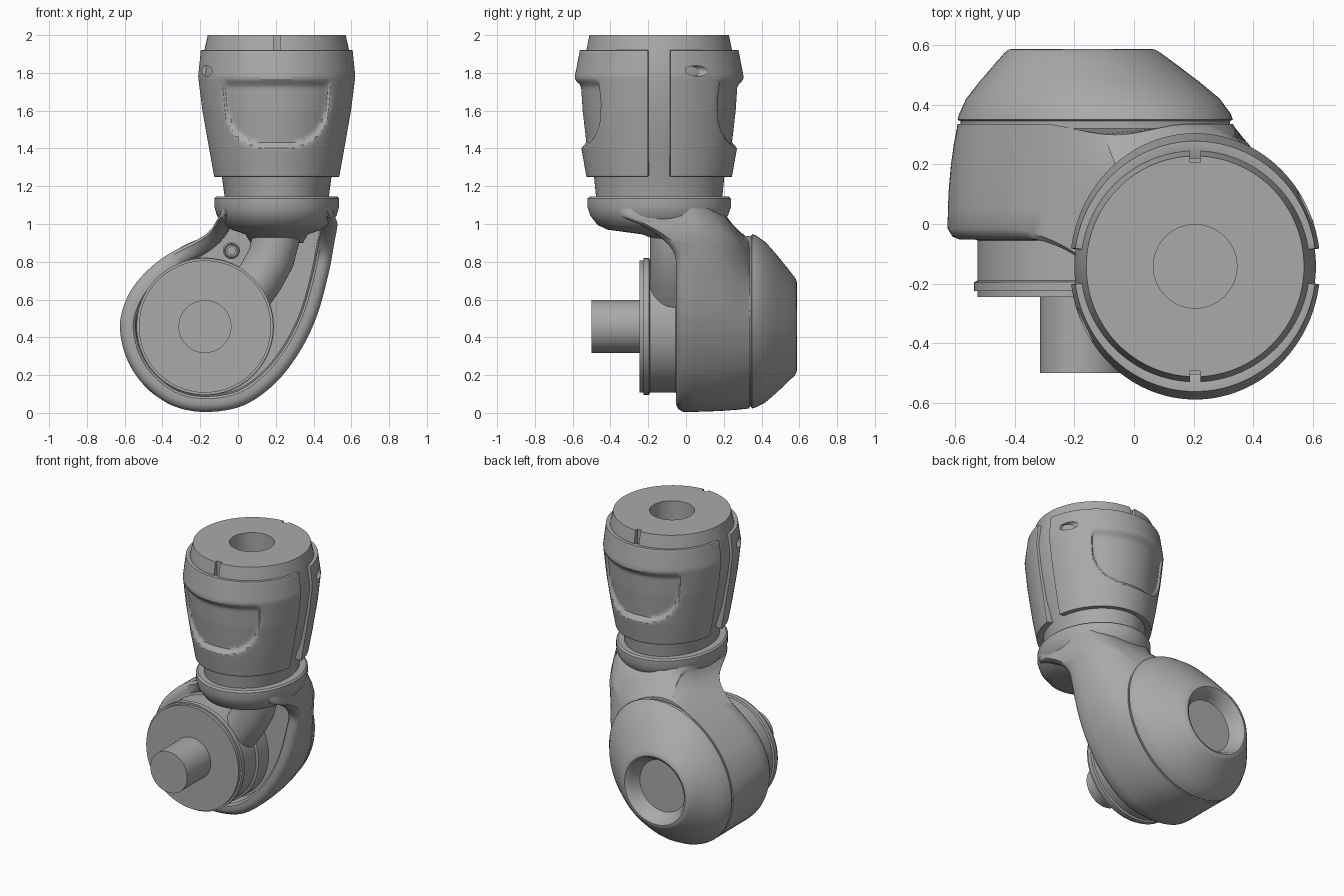
import bpy, bmesh, math
from mathutils import Vector

old = bpy.data.objects.get("Cube")
if old:
    bpy.data.objects.remove(old)

grey = bpy.data.materials.new("joint_grey")
grey.use_nodes = True
grey.diffuse_color = (0.4, 0.4, 0.4, 1)
grey.node_tree.nodes["Principled BSDF"].inputs["Base Color"].default_value = (0.4, 0.4, 0.4, 1)

AX, AY = 0.205, -0.142       # upright column axis
HX, HZ = -0.175, 0.457       # drum axis
N = 96


def make(name, bm):
    bmesh.ops.recalc_face_normals(bm, faces=bm.faces)
    me = bpy.data.meshes.new(name)
    bm.to_mesh(me)
    bm.free()
    ob = bpy.data.objects.new(name, me)
    bpy.context.collection.objects.link(ob)
    me.materials.append(grey)
    return ob


def finish(ob, angle=32):
    bpy.ops.object.select_all(action="DESELECT")
    ob.select_set(True)
    bpy.context.view_layer.objects.active = ob
    for mod in list(ob.modifiers):
        bpy.ops.object.modifier_apply(modifier=mod.name)
    bpy.ops.object.shade_smooth_by_angle(angle=math.radians(angle))


def loft(name, rings):
    """Skin a stack of closed rings and fill both ends."""
    bm = bmesh.new()
    vs = [[bm.verts.new(p) for p in r] for r in rings]
    for a, b in zip(vs, vs[1:]):
        n = len(a)
        for i in range(n):
            j = (i + 1) % n
            bm.faces.new((a[i], a[j], b[j], b[i]))
    bm.faces.new(vs[0])
    bm.faces.new(vs[-1])
    return make(name, bm)


def angles():
    return [2 * math.pi * i / N for i in range(N)]


def flat_ring(rx, ry, z, cy=AY):
    return [(AX + rx * math.cos(a), cy + ry * math.sin(a), z) for a in angles()]


def turned(name, profile, x=HX, z=HZ):
    """Round part along y from (radius, y) pairs."""
    return loft(name, [[(x + r * math.cos(a), y, z + r * math.sin(a)) for a in angles()]
                       for r, y in profile])


def cut(ob, cutter):
    cutter.hide_render = True
    mod = ob.modifiers.new("cut", "BOOLEAN")
    mod.object = cutter
    mod.solver = "EXACT"


def smooth(t):
    t = max(0, min(1, t))
    return t * t * (3 - 2 * t)


def interp(table, z):
    for (z0, *a), (z1, *b) in zip(table, table[1:]):
        if z <= z1:
            t = (z - z0) / (z1 - z0)
            return [p + (q - p) * t for p, q in zip(a, b)]
    return table[-1][1:]


# Column core with bored top and two rim notches
core = loft("column_core", [flat_ring(rx, ry, z) for z, rx, ry in (
    (1.1, 0.27, 0.33), (1.25, 0.29, 0.345), (1.4, 0.34, 0.37), (1.6, 0.38, 0.395),
    (1.78, 0.405, 0.41), (1.9, 0.388, 0.39), (2, 0.365, 0.37), (2, 0.14, 0.14), (1.7, 0.14, 0.14))])
cutters = []
for s in (-1, 1):
    bm = bmesh.new()
    bmesh.ops.create_cube(bm, size=1)
    bmesh.ops.scale(bm, vec=(0.036, 0.06, 0.2), verts=bm.verts)
    bmesh.ops.translate(bm, vec=(AX, AY + s * 0.38, 1.98), verts=bm.verts)
    notch = make("notch_cutter", bm)
    cut(core, notch)
    cutters.append(notch)
finish(core)

# Front and back grip shells, each with a scooped thumb pad and a screw hole
SHELL = [(1.25, 0.335, 0.385), (1.4, 0.362, 0.412), (1.6, 0.397, 0.435),
         (1.78, 0.42, 0.447), (1.92, 0.406, 0.42)]
ROWS, COLS = 44, 64
for name, s in (("front_grip", -1), ("back_grip", 1)):
    bm = bmesh.new()
    grid = []
    for i in range(ROWS + 1):
        z = 1.25 + 0.67 * i / ROWS
        rx, ry = interp(SHELL, z)
        start = math.asin(0.06 / ry)
        row = []
        for j in range(COLS + 1):
            a = start + (math.pi - 2 * start) * j / COLS
            dx, dy = rx * math.cos(a), ry * math.sin(a)
            # U-shaped pad, straight along the top
            u = abs(dx) / 0.29
            v = (1.77 - z) / 0.37
            pad = smooth(v * 8) * smooth((1 - u ** 3 - max(v, 0) ** 3) * 4)
            row.append(bm.verts.new((AX - s * dx, AY + s * (dy - 0.03 * pad), z)))
        grid.append(row)
    for r0, r1 in zip(grid, grid[1:]):
        for j in range(COLS):
            bm.faces.new((r0[j], r0[j + 1], r1[j + 1], r1[j]))
    grip = make(name, bm)
    centre = Vector((AX, AY, 1.6))
    face = grip.data.polygons[len(grip.data.polygons) // 2]
    outward = face.normal.dot(face.center - centre) > 0
    solid = grip.modifiers.new("thickness", "SOLIDIFY")
    solid.thickness = 0.06
    solid.offset = -1 if outward else 1
    bev = grip.modifiers.new("soft_edge", "BEVEL")
    bev.width = 0.014
    bev.segments = 2
    bev.limit_method = "ANGLE"
    bev.angle_limit = math.radians(50)
    hole = turned("screw_cutter", [(0.028, AY + s * 0.14), (0.028, AY + s * 0.4)], AX + s * 0.37, 1.81)
    cut(grip, hole)
    cutters.append(hole)
    finish(grip)
for c in cutters:
    bpy.data.objects.remove(c)

# Collar, drawn back underneath into the housing
finish(loft("collar", [flat_ring(0.33 * k, 0.38 * k, z, cy) for k, z, cy in (
    (0.97, 1.145, AY), (1, 1.135, AY), (1, 1.09, AY), (0.96, 1.045, AY), (0.86, 0.995, AY),
    (0.72, 0.97, AY), (0.5, 0.945, -0.04), (0.42, 0.9, 0.04))]), 40)

# Housing outline as (x, z), smoothed
PTS = [(0.53, 1.12), (0.527, 1), (0.51, 0.9), (0.48, 0.74), (0.42, 0.52), (0.33, 0.33),
       (0.2, 0.16), (0.03, 0.04), (-0.17, 0.005), (-0.35, 0.04), (-0.5, 0.15), (-0.59, 0.29),
       (-0.625, 0.45), (-0.6, 0.58), (-0.53, 0.7), (-0.4, 0.82), (-0.22, 0.92), (-0.14, 0.99),
       (-0.11, 1.06), (-0.1, 1.12), (0.2, 1.12)]
P = [Vector(p) for p in PTS]
outline = []
for i in range(len(P)):
    a, b, c, d = (P[(i + k) % len(P)] for k in (-1, 0, 1, 2))
    for k in range(6):
        t = k / 6
        outline.append(b + ((c - a) * t + (2 * a - 5 * b + 4 * c - d) * t ** 2
                            + (3 * b - a - 3 * c + d) * t ** 3) / 2)


def inset(off):
    res = []
    for i, p in enumerate(outline):
        tan = (outline[(i + 1) % len(outline)] - outline[i - 1]).normalized()
        res.append(p + Vector((-tan.y, tan.x)) * (-off))
    return res


def oval(p, k=1):
    """Point on the tilted cap oval, in the direction of p."""
    c = Vector((-0.13, 0.485))
    d = (p - c).normalized()
    along, across = d.dot(Vector((1, 1)).normalized()), d.dot(Vector((-1, 1)).normalized())
    return c + d * k / math.hypot(along / 0.5, across / 0.42)


def housing_ring(y, off, t):
    # the outline runs clockwise, so a negative offset is inward
    ring = []
    for p, q in zip(inset(-off if CLOCKWISE else off), outline):
        x, z = p.lerp(oval(q), t)
        yy = y
        if y < 0:
            yy -= min(0.3, 5 * max(0, z - 0.8) ** 2)
        # gather the top into the collar
        dx, dy = x - AX, yy - AY
        far = math.hypot(dx / 0.327, dy / 0.375)
        if far > 1:
            f = 1 + (1 / far - 1) * smooth((z - 0.88) / 0.22)
            dx, dy = dx * f, dy * f
        ring.append((AX + dx, AY + dy, z))
    return ring


area = sum(p.x * q.y - q.x * p.y for p, q in zip(outline, outline[1:] + outline[:1]))
CLOCKWISE = area > 0
probe = inset(-0.05 if CLOCKWISE else 0.05)
if max(p.x for p in probe) > max(p.x for p in outline):
    CLOCKWISE = not CLOCKWISE
finish(loft("housing", [housing_ring(*r) for r in (
    (0.06, 0.09, 0), (-0.04, 0.082, 0), (-0.052, 0.07, 0), (-0.052, 0.04, 0), (-0.042, 0.016, 0),
    (-0.015, 0, 0), (0.05, 0, 0.03), (0.12, 0, 0.12), (0.2, 0, 0.32), (0.27, 0, 0.6),
    (0.325, 0, 0.95), (0.335, 0.01, 1))]), 40)

# Tapered back cap with a dished centre
rings = []
for y, k, t in ((0.32, 0.98, 0), (0.345, 0.98, 0), (0.35, 1, 0), (0.37, 0.995, 0.02),
                (0.42, 1, 0.17), (0.48, 1, 0.45), (0.54, 1, 0.76), (0.575, 1, 0.95)):
    ring = []
    for a in angles():
        d = Vector((math.cos(a), math.sin(a)))
        p = oval(Vector((-0.13, 0.485)) + d, k).lerp(Vector((HX, HZ)) + d * 0.25, t)
        ring.append((p.x, y, p.y))
    rings.append(ring)
for r, y in ((0.245, 0.585), (0.23, 0.587), (0.212, 0.575), (0.19, 0.53), (0.175, 0.5)):
    rings.append([(HX + r * math.cos(a), y, HZ + r * math.sin(a)) for a in angles()])
finish(loft("back_cap", rings), 40)

# Drum, output shaft and small bolt on the front
finish(turned("drum", [(0.365, 0.08), (0.365, -0.05), (0.35, -0.055), (0.35, -0.19), (0.362, -0.195),
                       (0.362, -0.225), (0.35, -0.225), (0.35, -0.245)]))
finish(turned("output_shaft", [(0.14, -0.2), (0.14, -0.5)]))
finish(turned("bolt", [(0.045, 0.08), (0.045, -0.04), (0.036, -0.05), (0.03, -0.04),
                       (0.022, -0.04), (0.022, -0.055)], -0.035, 0.86))

# Thick link running from the collar down behind the drum
path = [Vector(p) for p in ((0.21, 1.0), (0.2, 0.92), (0.175, 0.82), (0.12, 0.72), (0.05, 0.62), (-0.02, 0.52))]
rings = []
for i, p in enumerate(path):
    d = (path[min(i + 1, 5)] - path[max(i - 1, 0)]).normalized()
    rings.append([(p.x + 0.125 * math.cos(a) * -d.y, -0.065 + 0.125 * math.sin(a),
                   p.y + 0.125 * math.cos(a) * d.x) for a in angles()])
finish(loft("link_arm", rings), 40)
